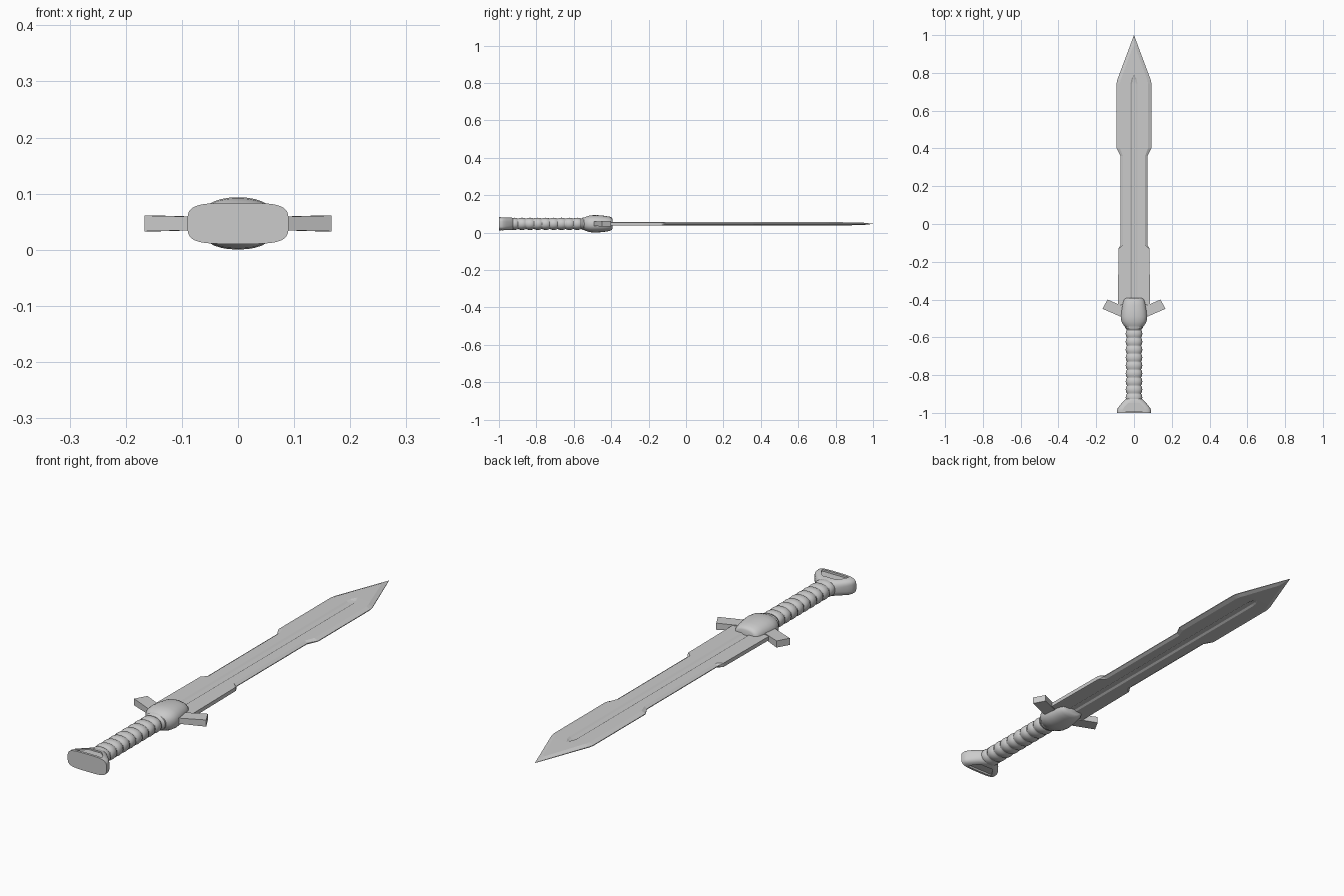
import bpy, bmesh, math

if "Cube" in bpy.data.objects:
    bpy.data.objects.remove(bpy.data.objects["Cube"])

CZ = 0.047  # mid height of the whole sword


def loft(name, rings, smooth=None):
    """Skin a list of equal-length closed rings and cap both ends."""
    bm = bmesh.new()
    vr = [[bm.verts.new(p) for p in ring] for ring in rings]
    n = len(rings[0])
    for a, b in zip(vr, vr[1:]):
        for i in range(n):
            j = (i + 1) % n
            bm.faces.new((a[i], a[j], b[j], b[i]))
    bm.faces.new(vr[0])
    bm.faces.new(vr[-1])
    bmesh.ops.remove_doubles(bm, verts=bm.verts, dist=1e-5)
    bmesh.ops.recalc_face_normals(bm, faces=bm.faces)
    me = bpy.data.meshes.new(name)
    bm.to_mesh(me)
    bm.free()
    ob = bpy.data.objects.new(name, me)
    bpy.context.collection.objects.link(ob)
    if smooth:
        bpy.ops.object.select_all(action='DESELECT')
        ob.select_set(True)
        bpy.context.view_layer.objects.active = ob
        bpy.ops.object.shade_smooth_by_angle(angle=math.radians(smooth))
    return ob


def oval(y, rx, rz, power=2.0, n=32):
    """Superellipse ring in the xz plane."""
    pts = []
    for i in range(n):
        a = 2 * math.pi * i / n
        c, s = math.cos(a), math.sin(a)
        pts.append((rx * math.copysign(abs(c) ** (2 / power), c), y,
                    CZ + rz * math.copysign(abs(s) ** (2 / power), s)))
    return pts


def blade_ring(y, w, edge, bevel, t, f, d):
    """Blade section: edge, bevel, flat and central groove, mirrored."""
    half = [(w, edge), (w - bevel, t), (f, t), (f * 0.55, t - d)]
    top = half + [(-x, z) for x, z in reversed(half)]
    loop = top + [(x, -z) for x, z in reversed(top)]
    return [(x, y, CZ + z) for x, z in loop]


# Blade: y, half width, edge half thickness, bevel, half thickness, groove half width, groove depth
T = 0.009
blade = [
    (-0.43, 0.085, 0.008, 0.004, T, 0.018, 0.005),
    (-0.13, 0.082, 0.008, 0.004, T, 0.018, 0.005),
    (-0.11, 0.071, 0.0015, 0.012, T, 0.018, 0.005),
    (0.36, 0.071, 0.0015, 0.012, T, 0.018, 0.005),
    (0.40, 0.092, 0.0015, 0.018, T, 0.018, 0.005),
    (0.745, 0.092, 0.0015, 0.018, T, 0.018, 0.005),
    (0.765, 0.088, 0.0015, 0.018, T, 0.014, 0.004),
    (0.79, 0.0785, 0.0015, 0.018, T, 0.001, 0.0),
    (0.94, 0.0225, 0.001, 0.017, 0.007, 0.0005, 0.0),
    (1.0, 0.0004, 0.0004, 0.0001, 0.0005, 0.0001, 0.0),
]
loft("blade", [blade_ring(*s) for s in blade])

# Guard block
guard = [(-0.545, 0.046, 0.033), (-0.532, 0.058, 0.039), (-0.515, 0.067, 0.0445),
         (-0.49, 0.070, 0.0465), (-0.46, 0.067, 0.0455), (-0.43, 0.062, 0.042),
         (-0.408, 0.057, 0.038), (-0.396, 0.050, 0.032), (-0.392, 0.042, 0.025)]
loft("guard_block", [oval(y, rx, rz, 2.3) for y, rx, rz in guard], 40)

# Cross guard arms
for side, label in ((1, "right"), (-1, "left")):
    inner = [(0.03, -0.508), (0.03, -0.448)]
    outer = [(0.167, -0.449), (0.140, -0.400)]
    rings = []
    for (p, q), h in ((inner, 0.011), (outer, 0.014)):
        rings.append([(side * p[0], p[1], CZ - h), (side * q[0], q[1], CZ - h),
                      (side * q[0], q[1], CZ + h), (side * p[0], p[1], CZ + h)])
    loft("guard_arm_" + label, rings)

# Grip: collar followed by bulging wrapped ribs
grip = [(-0.53, 0.047, 0.034), (-0.55, 0.047, 0.034), (-0.556, 0.041, 0.030)]
ribs, start, end = 9, -0.56, -0.94
step = (end - start) / ribs
for k in range(ribs):
    for u, r in ((0.04, 0.038), (0.18, 0.0425), (0.5, 0.044), (0.82, 0.0425), (0.96, 0.038)):
        grip.append((start + (k + u) * step, r, r * 0.74))
loft("grip", [oval(y, rx, rz, 2.2) for y, rx, rz in grip], 35)

# Flared pommel
flare = [(-0.925, 0.042, 0.031, 2.4), (-0.932, 0.050, 0.033, 2.7), (-0.945, 0.062, 0.034, 3.1),
         (-0.96, 0.075, 0.035, 3.5), (-0.975, 0.086, 0.036, 4), (-0.985, 0.090, 0.0365, 4),
         (-1.0, 0.090, 0.0365, 4)]
pommel = loft("pommel", [oval(y, rx, rz, p, 48) for y, rx, rz, p in flare], 40)

# Sunken panels on the two broad pommel faces
for s, label in ((1, "top"), (-1, "bottom")):
    panel = [(-0.062, -0.990), (0.062, -0.990), (0.052, -0.970), (0.03, -0.947),
             (-0.03, -0.947), (-0.052, -0.970)]
    cutter = loft("pommel_cutter_" + label,
                  [[(x, y, CZ + s * h) for x, y in panel] for h in (0.028, 0.06)])
    cutter.hide_render = True
    cutter.hide_set(True)
    mod = pommel.modifiers.new("panel_" + label, 'BOOLEAN')
    mod.operation = 'DIFFERENCE'
    mod.object = cutter
    mod.solver = 'EXACT'
